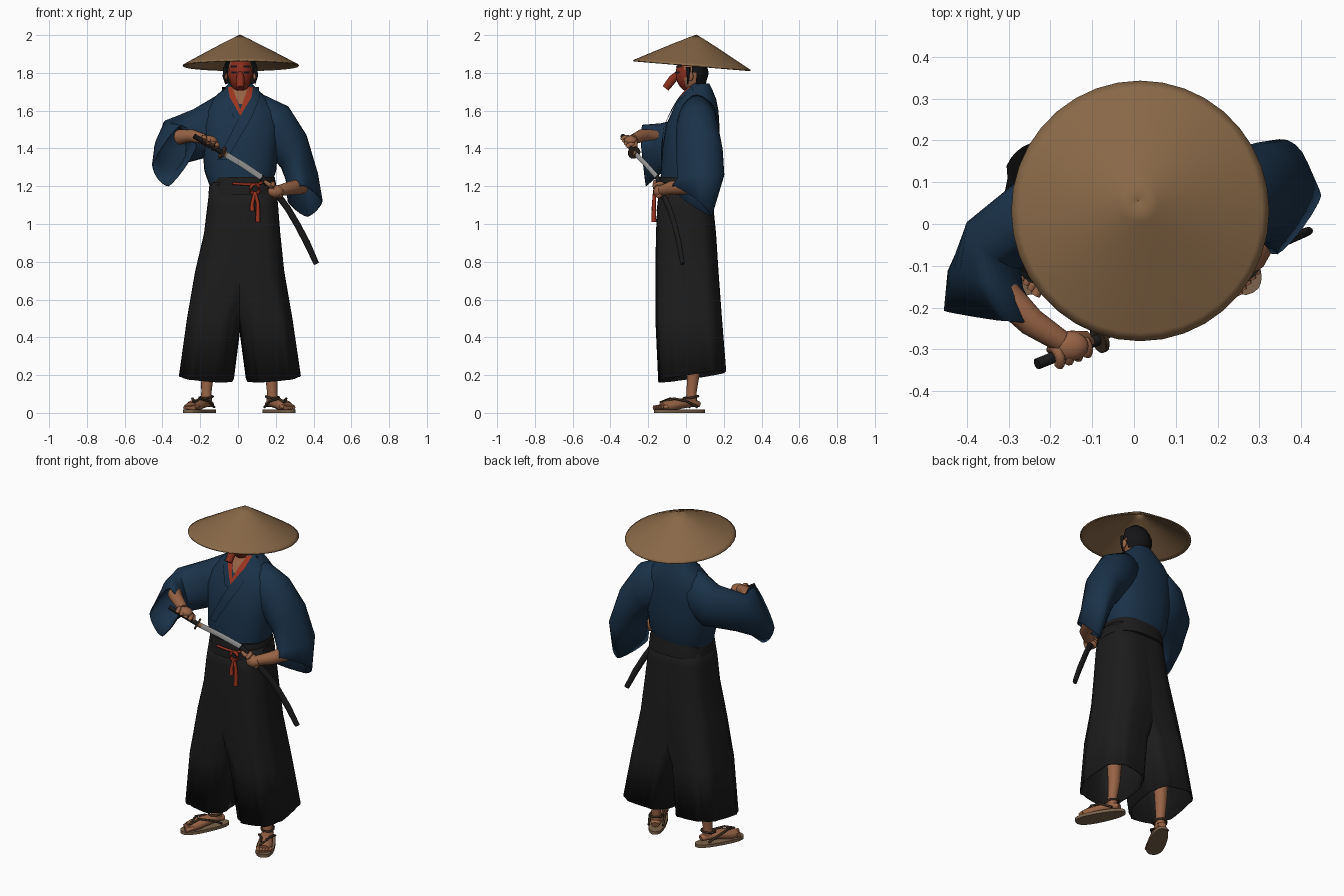
import bpy, bmesh, math, random
from mathutils import Vector, Matrix
from mathutils.bvhtree import BVHTree

random.seed(4)
old = bpy.data.objects.get("Cube")
if old:
    bpy.data.objects.remove(old)
made = []


def material(name, r, g, b):
    m = bpy.data.materials.new(name)
    m.use_nodes = True
    m.diffuse_color = (r, g, b, 1)
    m.node_tree.nodes["Principled BSDF"].inputs["Base Color"].default_value = (r, g, b, 1)
    return m


STRAW = material("straw", .25, .14, .064)
BLUE = material("indigo cloth", .0105, .032, .067)
BLACK = material("black cloth", .0115, .0115, .0115)
RED = material("red", .33, .034, .014)
MASK = material("mask red", .25, .026, .012)
SKIN = material("skin", .31, .125, .06)
HAIR = material("hair", .007, .007, .008)
STEEL = material("steel", .42, .42, .42)
CORD = material("dark cord", .045, .026, .015)
SOLE = material("sandal sole", .2, .125, .07)


def build(name, verts, faces, mat, recalc=True, thick=0):
    me = bpy.data.meshes.new(name)
    me.from_pydata([tuple(v) for v in verts], [], faces)
    if recalc:
        bm = bmesh.new()
        bm.from_mesh(me)
        bmesh.ops.recalc_face_normals(bm, faces=bm.faces)
        bm.to_mesh(me)
        bm.free()
    me.materials.append(mat)
    ob = bpy.data.objects.new(name, me)
    bpy.context.collection.objects.link(ob)
    if thick:
        mod = ob.modifiers.new("thickness", "SOLIDIFY")
        mod.thickness = thick
        mod.offset = 0
    made.append(ob)
    return ob


def ring(c, u, v, n=24, power=1.0):
    """Superellipse around c spanned by u and v."""
    c, u, v, out = Vector(c), Vector(u), Vector(v), []
    for i in range(n):
        a = math.tau * i / n
        p, q = math.cos(a), math.sin(a)
        out.append(c + u * math.copysign(abs(p) ** power, p) + v * math.copysign(abs(q) ** power, q))
    return out


def loft(name, rings, mat, caps=True, thick=0):
    n = len(rings[0])
    verts = [p for r in rings for p in r]
    faces = [(k * n + i, k * n + (i + 1) % n, (k + 1) * n + (i + 1) % n, (k + 1) * n + i)
             for k in range(len(rings) - 1) for i in range(n)]
    if caps:
        faces += [tuple(range(n)), tuple(range(len(verts) - n, len(verts)))]
    return build(name, verts, faces, mat, True, thick)


def tube(name, pts, radii, mat, n=14, su=1, sv=1):
    pts = [Vector(p) for p in pts]
    if not isinstance(radii, (list, tuple)):
        radii = [radii] * len(pts)
    whole = (pts[-1] - pts[0]).normalized()
    ref = Vector((0, 1, 0)) if abs(whole.z) > .85 else Vector((0, 0, 1))
    rings = []
    for i, p in enumerate(pts):
        t = (pts[min(i + 1, len(pts) - 1)] - pts[max(i - 1, 0)]).normalized()
        u = t.cross(ref).normalized()
        rings.append(ring(p, u * radii[i] * su, u.cross(t) * radii[i] * sv, n))
    return loft(name, rings, mat)


def ellipsoid(name, c, r, mat, keep=None, jitter=0):
    bm = bmesh.new()
    bmesh.ops.create_uvsphere(bm, u_segments=24, v_segments=16, radius=1)
    if keep:
        bmesh.ops.delete(bm, geom=[v for v in bm.verts if not keep(v.co)], context="VERTS")
    bm.verts.index_update()
    verts = [Vector(c) + Vector(a * b for a, b in zip(v.co, r)) * (1 + random.uniform(-jitter, jitter))
             for v in bm.verts]
    faces = [[v.index for v in f.verts] for f in bm.faces]
    bm.free()
    return build(name, verts, faces, mat, False)


def panel(name, rows, mat, target, lift=.005, cols=5, steps=5):
    """Sheet given by rows of (z, left x, right x), laid on the front of the target."""
    tree = BVHTree.FromPolygons([v.co for v in target.data.vertices],
                                [tuple(p.vertices) for p in target.data.polygons])
    lines = [Vector(a).lerp(Vector(b), s / steps) for a, b in zip(rows, rows[1:]) for s in range(steps)]
    lines.append(Vector(rows[-1]))
    verts, y = [], 0
    for z, x0, x1 in lines:
        for j in range(cols + 1):
            x = x0 + (x1 - x0) * j / cols
            hit = tree.ray_cast(Vector((x, -2, z)), Vector((0, 1, 0)))[0]
            y = hit.y if hit else y
            verts.append((x, y - lift, z))
    w = cols + 1
    faces = [((i + 1) * w + j, (i + 1) * w + j + 1, i * w + j + 1, i * w + j)
             for i in range(len(lines) - 1) for j in range(cols)]
    return build(name, verts, faces, mat, False)


def fingers(name, a, b, start, r):
    """Four fingers curled round the grip from a to b."""
    a, b = Vector(a), Vector(b)
    t = (b - a).normalized()
    e1 = t.cross(Vector((0, 0, 1))).normalized()
    e2 = e1.cross(t)
    for k in range(4):
        c = a.lerp(b, (k + .5) / 4)
        pts = [c + (e1 * math.cos(g) + e2 * math.sin(g)) * r for g in [start + s * .6 for s in range(7)]]
        tube(f"{name}_finger_{k + 1}", pts, [.012] * 6 + [.008], SKIN, 10)


# Conical straw hat, tipped backwards
apex, rim = Vector((.01, .055, 1.999)), Vector((.015, .031, 1.838))
hat = []
for f in (.001, .15, .4, .7, .94, 1):
    r = .307 * f
    hat.append(ring(apex.lerp(rim, f ** 1.04), (r, 0, 0), (0, r * 1.01, -.085 * r), 36))
loft("straw_hat", hat, STRAW, False, .007)

# Head, hair and long-nosed mask
HEAD = (.012, .033, 1.802)
ellipsoid("head", HEAD, (.066, .075, .104), SKIN)
ellipsoid("hair", HEAD, (.09, .084, .108), HAIR, lambda p: p.z > -.68 and p.y > -.05 - p.z * .4, .04)
mask = ellipsoid("mask", (.012, .03, 1.795), (.069, .085, .1), MASK, lambda p: p.y < -.25)
tube("mask_nose", [(.012, -.035, 1.805), (.012, -.07, 1.768), (.012, -.108, 1.718)], [.014, .023, .02], MASK)
for s, side in ((-1, "right"), (1, "left")):
    inner, outer = .012 + s * .016, .012 + s * .05
    lo, hi = min(inner, outer), max(inner, outer)
    panel(f"{side}_eye", [(1.807, lo, hi), (1.797, lo + .005, hi - .005)], HAIR, mask, .004)
    panel(f"{side}_brow", [(1.84, lo, hi), (1.828, lo, hi)], HAIR, mask, .006)
    ellipsoid(f"{side}_ear", (.012 + s * .078, .022, 1.782), (.01, .017, .026), SKIN)
    tube(f"{side}_sidelock", [(.012 + s * .08, .012, 1.83), (.012 + s * .085, .012, 1.78),
                              (.012 + s * .078, .008, 1.74)], [.012, .008, .002], HAIR, 8)
tube("neck", [(.012, .06, 1.6), (.012, .05, 1.76)], [.056, .047], SKIN)

# Jacket body
body = [(1.21, .165, .0, .135), (1.28, .19, .015, .148), (1.4, .2, .025, .15), (1.52, .21, .035, .142),
        (1.6, .196, .05, .122), (1.66, .15, .06, .1), (1.71, .094, .07, .07), (1.745, .06, .075, .048)]
torso = loft("jacket_body", [ring((.012, y, z), (rx, 0, 0), (0, ry, 0), 32, .85) for z, rx, y, ry in body], BLUE)

# Open neck with crossing collars
panel("chest_skin", [(1.725, -.035, .06), (1.635, .005, .022)], SKIN, torso, .004)
panel("red_collar_right", [(1.725, -.058, -.032), (1.67, -.046, -.01), (1.57, .0, .024)], RED, torso, .007)
panel("red_collar_left", [(1.725, .055, .083), (1.67, .034, .074), (1.57, .0, .028)], RED, torso, .0075)
panel("jacket_collar_right", [(1.725, -.085, -.054), (1.67, -.08, -.043), (1.56, -.02, .02)], BLUE, torso, .008)
panel("jacket_collar_left", [(1.725, .08, .11), (1.67, .071, .115), (1.56, .005, .07), (1.34, -.11, -.06)],
      BLUE, torso, .0095)

# Wide sleeves with slanted, angular cuffs
loft("left_sleeve", [
    ring((.065, .06, 1.57), (0, .1, 0), (.03, 0, .13)),
    ring((.22, .06, 1.49), (0, .11, 0), (.045, 0, .13)),
    ring((.295, .072, 1.385), (0, .12, 0), (.065, .005, .085)),
    ring((.338, .078, 1.25), (.01, .122, .01), (.083, .015, .015), 24, 1.15),
    ring((.355, .032, 1.122), (.012, .102, -.083), (.09, .035, 0), 24, 1.5)], BLUE, False, .006)
loft("right_sleeve", [
    ring((-.045, .06, 1.57), (0, .1, 0), (-.03, 0, .13)),
    ring((-.2, .045, 1.48), (-.025, .095, 0), (-.035, 0, .125)),
    ring((-.335, -.05, 1.435), (-.055, .055, 0), (-.035, 0, .115)),
    ring((-.355, -.135, 1.4), (-.088, .022, -.015), (-.005, 0, .13), 24, 1.2),
    ring((-.337, -.222, 1.362), (-.115, .014, -.045), (.03, -.01, .16), 24, 1.5)], BLUE, False, .006)

# Pleated divided trousers: height, middle, outer and inner reach, depth centre and depth
legs = [(1.22, .027, .17, -.13, -.002, .132), (1.1, .025, .185, -.145, -.004, .146), (.95, .022, .201, -.15, 0, .158),
        (.75, .009, .236, -.13, .005, .167), (.5, .009, .279, -.01, .014, .177), (.2, .01, .323, .03, .033, .181)]
for s, side in ((-1, "right"), (1, "left")):
    rings = []
    for k, (z, mid, far, near, cy, ry) in enumerate(legs):
        c = Vector((mid + s * (far + near) / 2, cy, z))
        pts = ring(c, (s * (far - near) / 2, 0, 0), (0, ry, 0), 40, .68)
        for i, p in enumerate(pts):
            p.xy = c.xy + (p.xy - c.xy) * (1 - .003 * k * ((i + 2) % 5))
            if z == .2:
                p.z += .15 * (p.y - .03) + .08 * s * (p.x - c.x) - .008
        rings.append(pts)
    loft(f"{side}_trouser_leg", rings, BLACK, False, .006)
loft("waistband", [ring((.026, .0, z), (r, 0, 0), (0, r * .86, 0), 32, .8)
                   for z, r in ((1.155, .183), (1.2, .178), (1.25, .168))], BLACK)

# Red cord tied at the waist
tube("waist_cord", [(-.03, -.16, 1.215), (.04, -.162, 1.21), (.1, -.16, 1.21), (.13, -.155, 1.22)], .007, RED, 8)
tube("cord_loop", [(.09 + .024 * math.sin(a * .6), -.166, 1.185 + .026 * math.cos(a * .6)) for a in range(11)],
     .009, RED, 8)
for k, (x, z) in enumerate(((.075, 1.07), (.105, 1.01))):
    tube(f"cord_tail_{k + 1}", [(.09, -.166, 1.17), (x, -.17, 1.11), (x, -.17, z)], [.009, .01, .013], RED, 8)

# Sword drawn part way from its scabbard
pommel, guard, mouth = Vector((-.232, -.335, 1.465)), Vector((-.082, -.275, 1.378)), Vector((.125, -.152, 1.247))
along = (guard - pommel).normalized()
tube("sword_hilt", [pommel, guard], .0135, BLACK)
tube("sword_guard", [guard - along * .005, guard + along * .005], .034, CORD, 16)
tube("sword_collar", [guard, guard + along * .025], .014, STRAW, 8, .5)
tube("sword_blade", [guard, guard.lerp(mouth, .5) + Vector((0, 0, .004)), mouth], .016, STEEL, 4, .3)
tube("scabbard", [mouth, (.195, -.13, 1.175), (.265, -.088, 1.08), (.315, -.06, .995), (.365, -.038, .9),
                  (.415, -.018, .79)], [.017, .018, .018, .018, .018, .015], BLACK, 14, .7)

# Forearms and hands
tube("right_forearm", [(-.31, -.17, 1.46), (-.245, -.235, 1.468), (-.175, -.28, 1.448)], [.04, .034, .027], SKIN)
ellipsoid("right_palm", (-.155, -.292, 1.44), (.046, .036, .028), SKIN)
fingers("right", (-.2, -.322, 1.447), (-.112, -.287, 1.396), .2, .023)
tube("right_thumb", [(-.15, -.27, 1.44), (-.115, -.268, 1.415), (-.1, -.285, 1.392)], [.015, .012, .009], SKIN, 10)
tube("left_forearm", [(.335, .03, 1.2), (.28, -.08, 1.19), (.21, -.132, 1.175)], [.043, .037, .028], SKIN)
ellipsoid("left_palm", (.2, -.137, 1.172), (.042, .036, .034), SKIN)
fingers("left", (.158, -.148, 1.205), (.215, -.122, 1.135), 0, .026)
tube("left_thumb", [(.19, -.15, 1.195), (.158, -.165, 1.212), (.14, -.165, 1.228)], [.015, .012, .008], SKIN, 10)

# Shins, feet and sandals, toes turned out
for s, side in ((-1, "right"), (1, "left")):
    turn = Matrix.Rotation(math.radians(28) * s, 3, "Z")

    def at(x, y, z):
        return turn @ Vector((x * s, y, 0)) + Vector((.007 + s * .208, -.034, z))

    outline = ring((0, 0, 0), (.05, 0, 0), (0, .148, 0), 28, .8)
    loft(f"{side}_sandal", [[at(p.x * (1 - p.y * .8), p.y, z) for p in outline] for z in (0, .018)], SOLE)
    tube(f"{side}_foot", [at(0, .115, .045), at(0, .07, .055), at(0, 0, .048), at(0, -.07, .036), at(0, -.105, .032)],
         [.022, .034, .038, .044, .034], SKIN, 14, 1, .72)
    for k in range(5):
        tube(f"{side}_toe_{k + 1}", [at(-.033 + k * .017, -.09, .034), at(-.033 + k * .016, -.137 + k * .006, .027)],
             [.012, .009 if k else .012], SKIN, 10)
    tube(f"{side}_shin", [at(0, .07, .045), at(0, .072, .11), at(0, .082, .2), at(0, .085, .45)],
         [.032, .027, .034, .05], SKIN)
    for e in (-1, 1):
        tube(f"{side}_strap_{'outer' if e > 0 else 'inner'}",
             [at(-.02, -.105, .055), at(e * .022, -.045, .076), at(e * .043, .02, .062), at(e * .04, .085, .03)],
             .0065, CORD, 8)
    tube(f"{side}_ankle_cord", [at(.035 * math.sin(a * .6), .068 + .04 * math.cos(a * .6), .083 + .006 * math.cos(a * .6))
                                for a in range(12)], .006, CORD, 8)

# Smooth shading with sharp creases
bpy.ops.object.select_all(action="DESELECT")
for ob in made:
    ob.select_set(True)
bpy.context.view_layer.objects.active = made[0]
bpy.ops.object.shade_smooth_by_angle(angle=math.radians(46))
